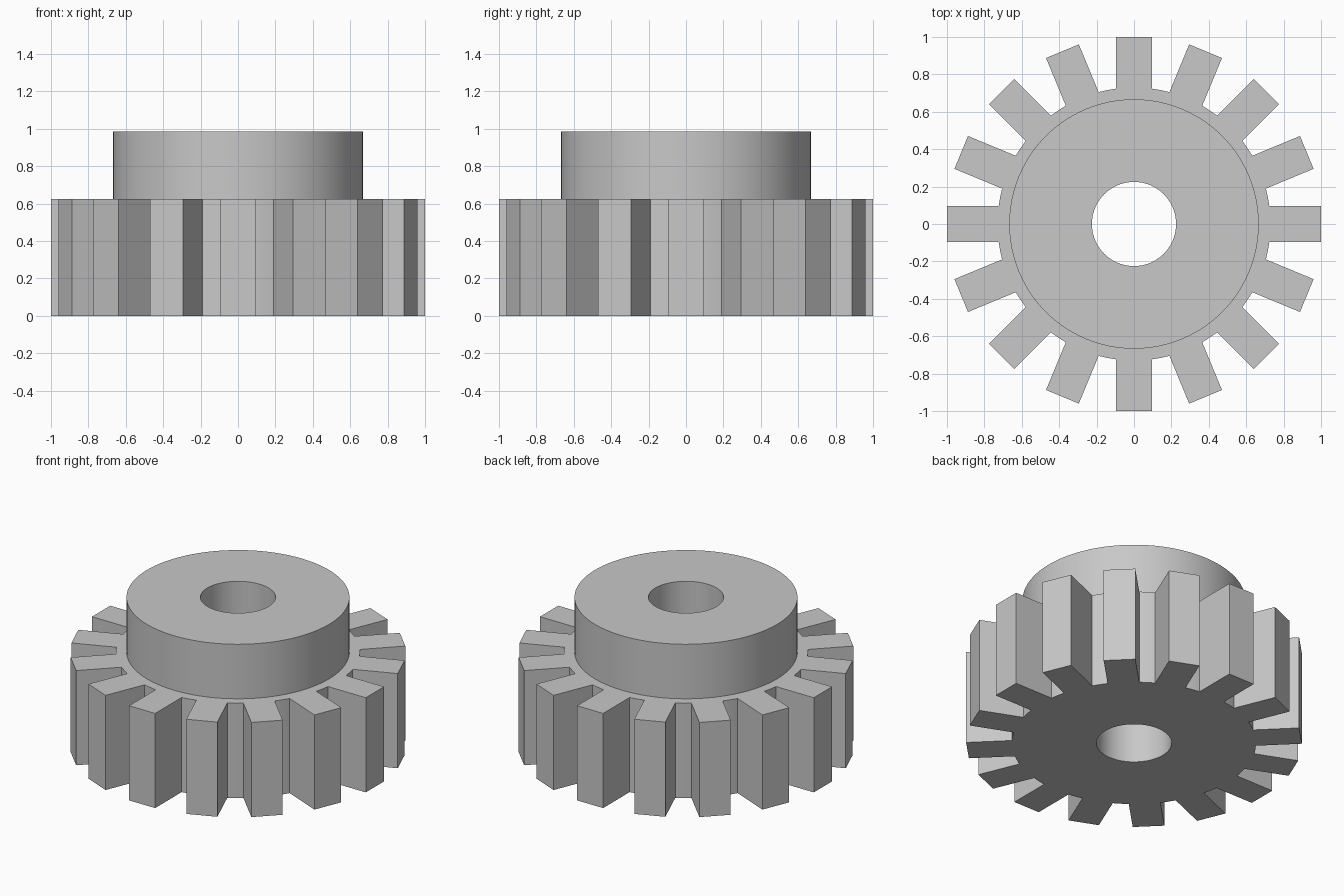
import bpy, bmesh
from math import radians, tau
from mathutils import Matrix

TEETH = 16
BORE, HUB, ROOT, TIP = 0.225, 0.667, 0.73, 1.0
GEAR_H, TOTAL_H = 0.625, 0.985
TOOTH_W, TOOTH_IN = 0.19, 0.7

cube = bpy.data.objects.get("Cube")
if cube:
    bpy.data.objects.remove(cube, do_unlink=True)

# Plain grey metal
metal = bpy.data.materials.new("grey metal")
metal.use_nodes = True
grey = (0.58, 0.58, 0.58, 1)
metal.diffuse_color = grey
metal.node_tree.nodes["Principled BSDF"].inputs["Base Color"].default_value = grey


def add_object(name, bm):
    bmesh.ops.recalc_face_normals(bm, faces=bm.faces)
    mesh = bpy.data.meshes.new(name)
    bm.to_mesh(mesh)
    bm.free()
    mesh.materials.append(metal)
    obj = bpy.data.objects.new(name, mesh)
    bpy.context.collection.objects.link(obj)
    return obj


# Gear core, raised hub and through bore as one turned profile
bm = bmesh.new()
profile = [(BORE, 0), (ROOT, 0), (ROOT, GEAR_H), (HUB, GEAR_H),
           (HUB, TOTAL_H), (BORE, TOTAL_H)]
verts = [bm.verts.new((r, 0, z)) for r, z in profile]
edges = [bm.edges.new((v, verts[i - 1])) for i, v in enumerate(verts)]
bmesh.ops.spin(bm, geom=verts + edges, cent=(0, 0, 0), axis=(0, 0, 1),
               angle=tau, steps=96, use_merge=True)
bmesh.ops.remove_doubles(bm, verts=bm.verts, dist=0.0001)
body = add_object("hub_and_core", bm)
bpy.context.view_layer.objects.active = body
body.select_set(True)
bpy.ops.object.shade_smooth_by_angle(angle=radians(30))

# Straight rectangular teeth around the core
bm = bmesh.new()
size = Matrix.Diagonal((TIP - TOOTH_IN, TOOTH_W, GEAR_H, 1))
place = Matrix.Translation(((TIP + TOOTH_IN) / 2, 0, GEAR_H / 2))
for i in range(TEETH):
    turn = Matrix.Rotation(tau * i / TEETH, 4, 'Z')
    bmesh.ops.create_cube(bm, size=1, matrix=turn @ place @ size)
add_object("gear_teeth", bm)
